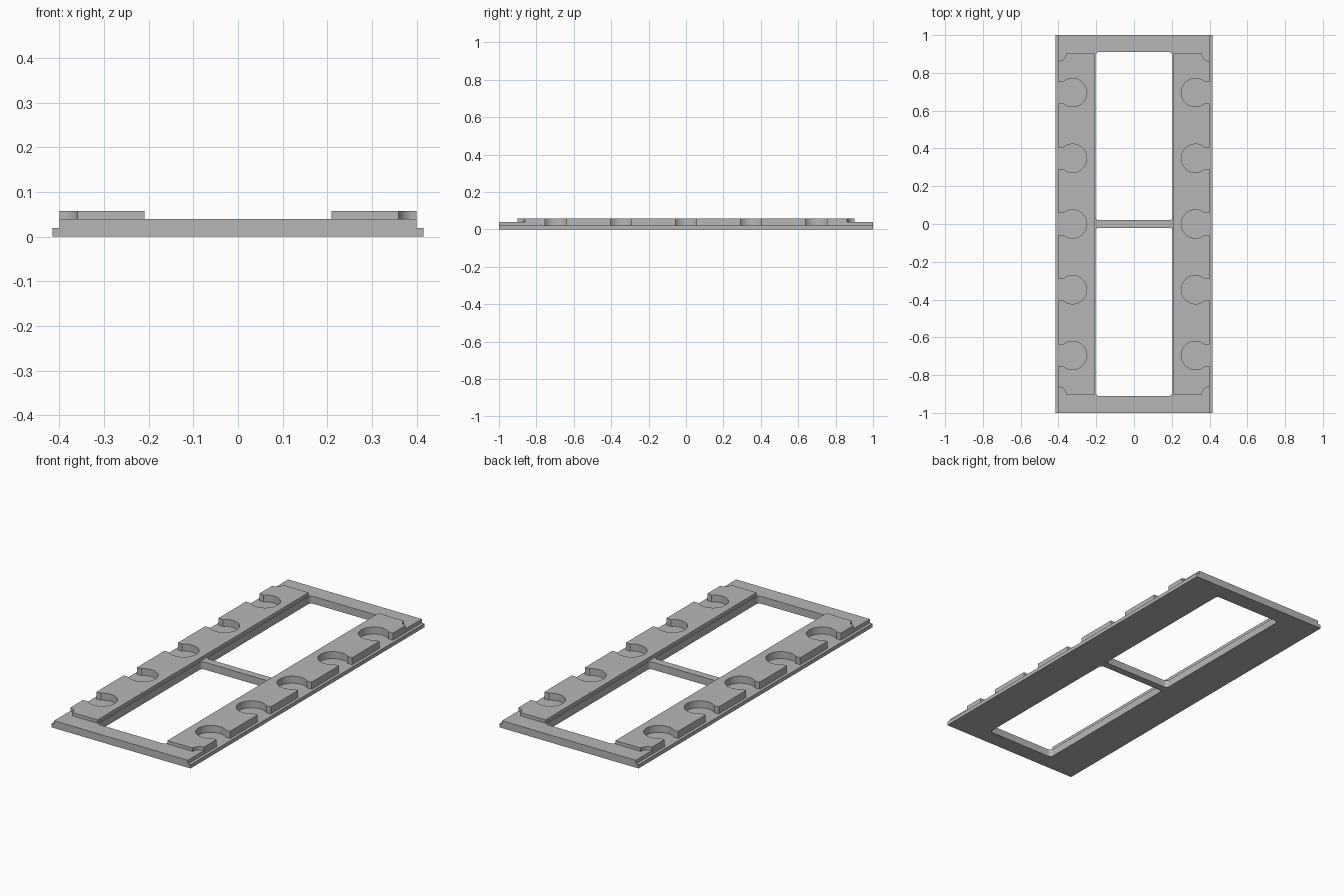
import bpy, bmesh, math

if "Cube" in bpy.data.objects:
    bpy.data.objects.remove(bpy.data.objects["Cube"], do_unlink=True)

grey = bpy.data.materials.new("plain grey")
grey.use_nodes = True
grey.diffuse_color = (0.47, 0.47, 0.47, 1)
grey.node_tree.nodes["Principled BSDF"].inputs["Base Color"].default_value = grey.diffuse_color

HALF_W, HALF_L = 0.40, 1.0
FLANGE_W, FLANGE_Z = 0.416, 0.02
FRAME_Z, RAIL_Z = 0.04, 0.058
RAIL_IN, RAIL_END = 0.209, 0.902


def arc(cx, cy, r, start, end, n):
    """Points along a circular arc."""
    angles = [start + (end - start) * i / n for i in range(n + 1)]
    return [(cx + r * math.cos(a), cy + r * math.sin(a)) for a in angles]


def prisms(name, outlines, low, high, lengthwise=False):
    """One object of straight prisms, extruded along z, or along y."""
    bm = bmesh.new()
    for pts in outlines:
        if lengthwise:
            verts = [bm.verts.new((x, low, z)) for x, z in pts]
            move = (0, high - low, 0)
        else:
            verts = [bm.verts.new((x, y, low)) for x, y in pts]
            move = (0, 0, high - low)
        face = bm.faces.new(verts)
        out = bmesh.ops.extrude_face_region(bm, geom=[face], use_keep_orig=True)
        top = [v for v in out["geom"] if isinstance(v, bmesh.types.BMVert)]
        bmesh.ops.translate(bm, verts=top, vec=move)
    bmesh.ops.recalc_face_normals(bm, faces=bm.faces)
    mesh = bpy.data.meshes.new(name)
    bm.to_mesh(mesh)
    bm.free()
    mesh.materials.append(grey)
    obj = bpy.data.objects.new(name, mesh)
    bpy.context.collection.objects.link(obj)
    return obj


def rectangle(x0, x1, y0, y1):
    return [(x0, y0), (x1, y0), (x1, y1), (x0, y1)]


def rounded(x0, x1, y0, y1, r):
    quarter = math.pi / 2
    centres = [(x1 - r, y1 - r), (x0 + r, y1 - r), (x0 + r, y0 + r), (x1 - r, y0 + r)]
    return [p for i, (x, y) in enumerate(centres)
            for p in arc(x, y, r, i * quarter, (i + 1) * quarter, 6)]


def pocket(side, y, r=0.075, half_slot=0.057, cx=0.325):
    """Round socket that opens through a slot to the outer edge."""
    a = math.asin(half_slot / r)
    pts = arc(cx, 0, r, a, 2 * math.pi - a, 40) + [(0.5, -half_slot), (0.5, half_slot)]
    return [(side * px, y + py) for px, py in pts]


# Stepped cross-section: flange, frame and two raised rails
half = [(FLANGE_W, 0), (FLANGE_W, FLANGE_Z), (HALF_W, FLANGE_Z),
        (HALF_W, RAIL_Z), (RAIL_IN, RAIL_Z), (RAIL_IN, FRAME_Z)]
section = half + [(-x, z) for x, z in reversed(half)]
tray = prisms("tray_frame", [section], -HALF_L, HALF_L, lengthwise=True)

# Cutters: lowered ends, corner notches, windows either side of the crossbar, sockets
sides = (-1, 1)
ends = [rectangle(-0.5, 0.5, *sorted((s * RAIL_END, s * 1.1))) for s in sides]
notches = [arc(sx * HALF_W, sy * RAIL_END, 0.04, 0, 2 * math.pi, 40)[:-1]
           for sx in sides for sy in sides]
windows = [rounded(-0.204, 0.204, *sorted((s * 0.02, s * 0.91)), 0.018) for s in sides]
sockets = [pocket(s, i * 0.348) for s in sides for i in range(-2, 3)]

cutters = [prisms("end_cutter", ends, FRAME_Z, 0.2),
           prisms("notch_cutter", notches, FRAME_Z, 0.2),
           prisms("window_cutter", windows, -0.1, 0.2),
           prisms("socket_cutter", sockets, FLANGE_Z, 0.2)]

bpy.ops.object.select_all(action="DESELECT")
bpy.context.view_layer.objects.active = tray
tray.select_set(True)
for cutter in cutters:
    cutter.hide_render = True
    cut = tray.modifiers.new(cutter.name, "BOOLEAN")
    cut.operation = "DIFFERENCE"
    cut.solver = "EXACT"
    cut.object = cutter
    bpy.ops.object.modifier_apply(modifier=cut.name)
for cutter in cutters:
    bpy.data.objects.remove(cutter, do_unlink=True)

bpy.ops.object.shade_smooth_by_angle(angle=math.radians(30))
